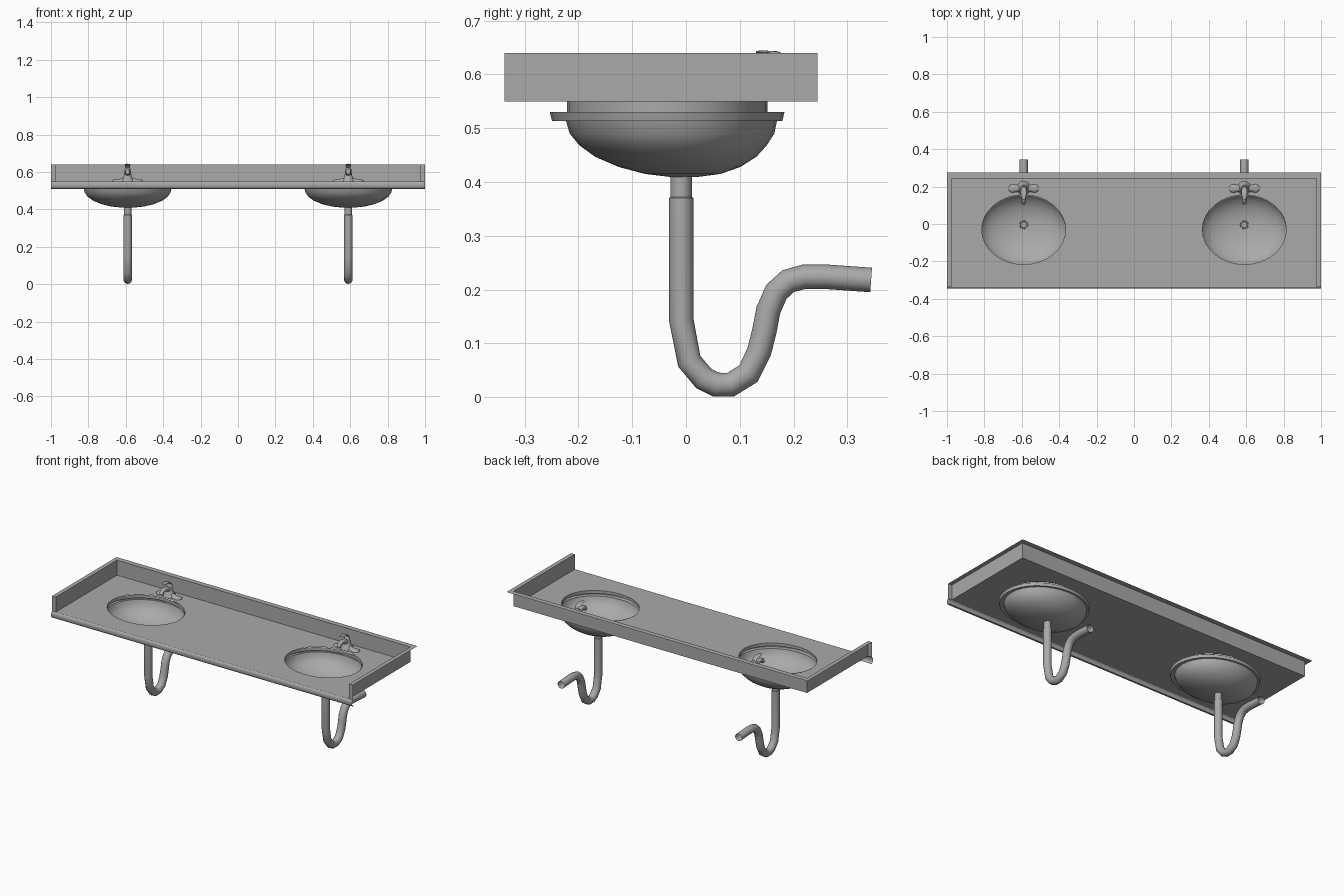
import bpy, bmesh, math
from mathutils import Vector

if "Cube" in bpy.data.objects:
    bpy.data.objects.remove(bpy.data.objects["Cube"], do_unlink=True)

grey = bpy.data.materials.new("plain grey")
grey.use_nodes = True
colour = (0.4, 0.4, 0.4, 1)
grey.diffuse_color = colour
grey.node_tree.nodes["Principled BSDF"].inputs["Base Color"].default_value = colour

COUNTER, TOP, FRONT, BACK = 0.55, 0.64, -0.337, 0.244
INNER, SINK_X, HOLE_Y, SIDES = 0.975, 0.59, -0.03, 32


def finish(bm, name, angle=40, fix_normals=True):
    if fix_normals:
        bmesh.ops.recalc_face_normals(bm, faces=bm.faces)
    mesh = bpy.data.meshes.new(name)
    bm.to_mesh(mesh)
    bm.free()
    mesh.materials.append(grey)
    ob = bpy.data.objects.new(name, mesh)
    bpy.context.collection.objects.link(ob)
    bpy.ops.object.select_all(action='DESELECT')
    ob.select_set(True)
    bpy.context.view_layer.objects.active = ob
    bpy.ops.object.shade_smooth_by_angle(angle=math.radians(angle))
    return ob


def loft(name, rings, closed=True, caps=(False, False), angle=40):
    """Skin a list of equally long point rings."""
    bm = bmesh.new()
    rows = [[bm.verts.new(p) for p in ring] for ring in rings]
    n = len(rows[0])
    for a, b in zip(rows, rows[1:]):
        for i in range(n if closed else n - 1):
            j = (i + 1) % n
            bm.faces.new((a[i], a[j], b[j], b[i]))
    if caps[0]:
        bm.faces.new(rows[0][::-1])
    if caps[1]:
        bm.faces.new(rows[-1])
    return finish(bm, name, angle)


def ellipse(cx, cy, z, rx, ry, n=SIDES):
    turn = [2 * math.pi * i / n for i in range(n)]
    return [(cx + rx * math.cos(t), cy + ry * math.sin(t), z) for t in turn]


def tube(name, x, path, radii, flat=1.0, n=12, caps=True):
    """Sweep an oval section along a path of (y, z) points."""
    pts = [Vector((x, y, z)) for y, z in path]
    rings = []
    for i, p in enumerate(pts):
        before = (p - pts[i - 1]).normalized() if i else Vector()
        after = (pts[i + 1] - p).normalized() if i + 1 < len(pts) else Vector()
        tangent = (before + after).normalized()
        up = tangent.cross(Vector((1, 0, 0)))
        r = radii[i]
        turn = [2 * math.pi * k / n for k in range(n)]
        rings.append([p + Vector((r * math.cos(t), 0, 0)) + up * (r * flat * math.sin(t))
                      for t in turn])
    return loft(name, rings, caps=(caps, caps))


# Counter sheet with two oval openings
bm = bmesh.new()
outline = [(-INNER, FRONT, COUNTER), (INNER, FRONT, COUNTER),
           (INNER, BACK, COUNTER), (-INNER, BACK, COUNTER)]
holes = [ellipse(s * SINK_X, HOLE_Y, COUNTER, 0.224, 0.186) for s in (-1, 1)]
for ring in [outline] + holes:
    vs = [bm.verts.new(p) for p in ring]
    for i, v in enumerate(vs):
        bm.edges.new((v, vs[i - 1]))
bmesh.ops.triangle_fill(bm, use_beauty=True, use_dissolve=False, edges=bm.edges[:],
                        normal=(0, 0, 1))
finish(bm, "counter_top", fix_normals=False)

# Upstand on three sides with an outward flange along its top
wall = [(-INNER, FRONT), (-INNER, BACK), (INNER, BACK), (INNER, FRONT)]
flange = [(-1, FRONT), (-1, 0.275), (1, 0.275), (1, FRONT)]
loft("backsplash", [[(x, y, COUNTER) for x, y in wall],
                    [(x, y, TOP) for x, y in wall],
                    [(x, y, TOP) for x, y in flange]], closed=False)

# Rolled front edge
roll = [(FRONT, COUNTER), (-0.342, 0.547), (-0.346, 0.54), (-0.346, 0.522),
        (-0.342, 0.514), (-0.335, 0.51), (-0.329, 0.513)]
loft("front_roll", [[(x, y, z) for y, z in roll] for x in (-1, 1)], closed=False, angle=60)

for side, s in (("right", -1), ("left", 1)):
    x = s * SINK_X

    # Front end cap of the upstand
    loft(side + "_end_cap", [[(s * INNER, FRONT, z), (s, FRONT, z)]
                             for z in (COUNTER, TOP)], closed=False)

    # Basin: rim, outer lip, then the bowl down to the drain (rx, ry, y, z)
    basin = [(0.224, 0.186, -0.035, 0.55), (0.224, 0.186, -0.035, 0.53),
             (0.257, 0.218, -0.035, 0.53), (0.253, 0.214, -0.035, 0.513),
             (0.235, 0.196, -0.027, 0.513), (0.229, 0.19, -0.026, 0.49),
             (0.214, 0.174, -0.024, 0.468), (0.185, 0.15, -0.019, 0.447),
             (0.14, 0.113, -0.012, 0.428), (0.085, 0.07, -0.006, 0.415),
             (0.022, 0.022, -0.004, 0.409)]
    loft(side + "_basin", [ellipse(x, cy, z, rx, ry) for rx, ry, cy, z in basin],
         caps=(False, True))

    # Drain ring
    loft(side + "_drain", [ellipse(x, -0.004, z, r, r, 16) for r, z in
                           ((0.023, 0.41), (0.022, 0.414), (0.017, 0.414), (0.015, 0.411))],
         caps=(False, True))

    # Trap pipe
    path = [(-0.009, 0.41), (-0.009, 0.372), (-0.009, 0.37), (-0.009, 0.145),
            (0.006, 0.067), (0.033, 0.035), (0.056, 0.0235), (0.083, 0.0235),
            (0.116, 0.044), (0.136, 0.085), (0.146, 0.125), (0.153, 0.162),
            (0.168, 0.196), (0.19, 0.216), (0.22, 0.224), (0.26, 0.224), (0.344, 0.218)]
    tube(side + "_trap_pipe", x, path, [0.02] * 2 + [0.0228] * 15, caps=False)

    # Faucet base: lobed plate lofted along x (offset, half depth, height)
    half = [(0.08, 0.008, 0.006), (0.074, 0.018, 0.009), (0.06, 0.023, 0.01),
            (0.042, 0.019, 0.013), (0.025, 0.018, 0.02)]
    spans = [(-a, d, h) for a, d, h in half] + [(a, d, h) for a, d, h in half[::-1]]
    arc = [math.pi * k / 8 for k in range(9)]
    loft(side + "_faucet_base",
         [[(x + a, 0.19 + d * math.cos(t), COUNTER + h * math.sin(t)) for t in arc]
          for a, d, h in spans], caps=(True, True))

    # Faucet body, spout and lever
    body = [(0.036, 0.55), (0.03, 0.562), (0.021, 0.578), (0.017, 0.6),
            (0.016, 0.615), (0.01, 0.624)]
    loft(side + "_faucet_body", [ellipse(x, 0.193, z, r, r, 16) for r, z in body],
         caps=(False, True))
    tube(side + "_spout", x, [(0.195, 0.585), (0.165, 0.602), (0.138, 0.606),
                              (0.12, 0.598), (0.113, 0.585)],
         [0.015, 0.014, 0.013, 0.012, 0.011])
    tube(side + "_lever", x, [(0.2, 0.612), (0.19, 0.63), (0.17, 0.639), (0.145, 0.641),
                              (0.13, 0.642)],
         [0.012, 0.013, 0.016, 0.013, 0.007], flat=0.25)
